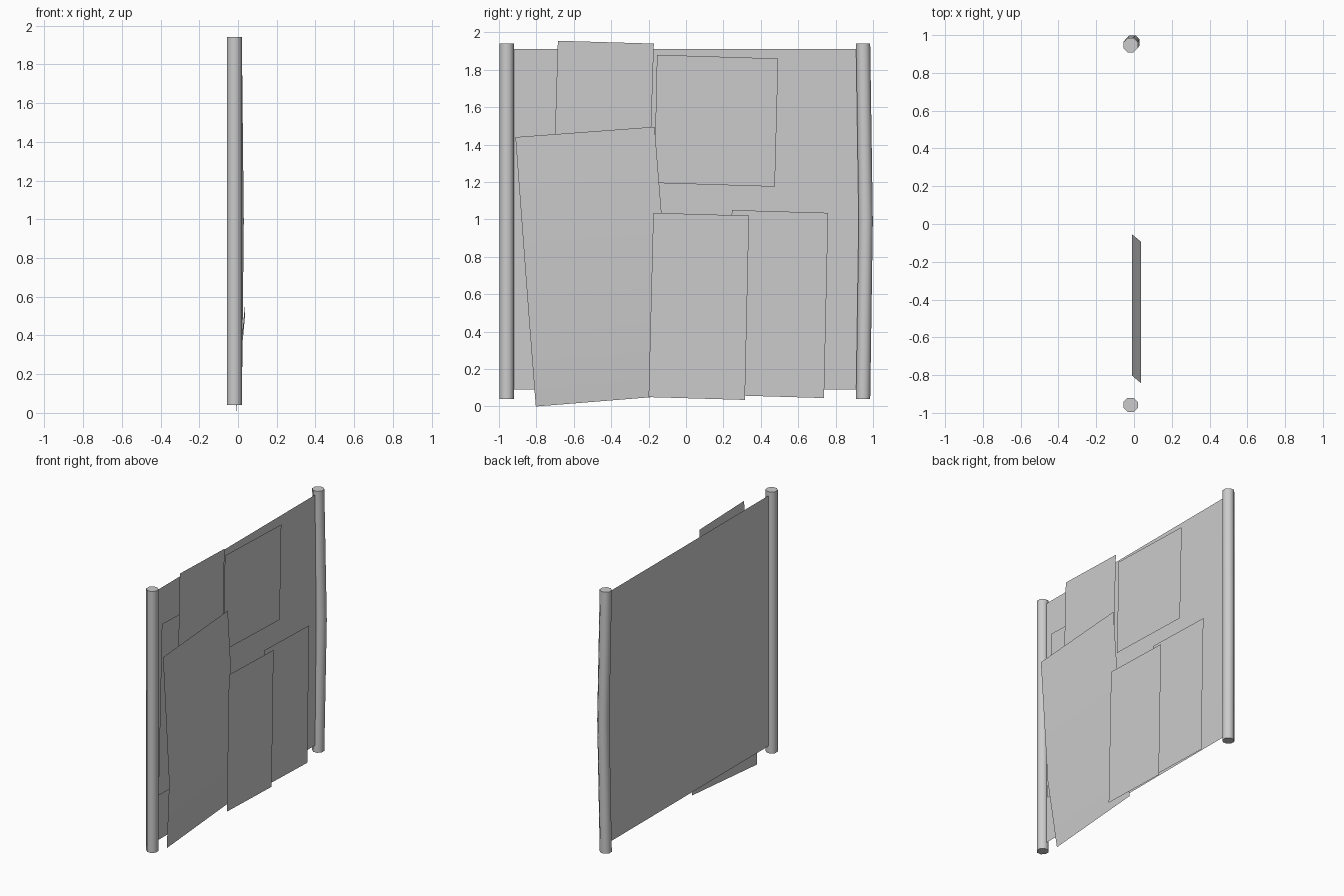
import bpy
import bmesh
import math

cube = bpy.data.objects.get("Cube")
if cube:
    bpy.data.objects.remove(cube, do_unlink=True)

# One plain grey for everything
GREY = (0.6, 0.6, 0.6, 1.0)
grey = bpy.data.materials.new("plain_grey")
grey.use_nodes = True
grey.diffuse_color = GREY
grey.node_tree.nodes["Principled BSDF"].inputs["Base Color"].default_value = GREY


def finish(name, bm, smooth_angle=None):
    mesh = bpy.data.meshes.new(name)
    bm.to_mesh(mesh)
    bm.free()
    mesh.materials.append(grey)
    obj = bpy.data.objects.new(name, mesh)
    bpy.context.collection.objects.link(obj)
    if smooth_angle:
        bpy.ops.object.select_all(action="DESELECT")
        obj.select_set(True)
        bpy.context.view_layer.objects.active = obj
        bpy.ops.object.shade_smooth_by_angle(angle=math.radians(smooth_angle))
    return obj


def sheet(name, rows, smooth_angle=None):
    """Thin sheet from top to bottom; each row is (x, left y, left z, right y, right z)."""
    bm = bmesh.new()
    edges = [(bm.verts.new((x, y0, z0)), bm.verts.new((x, y1, z1)))
             for x, y0, z0, y1, z1 in rows]
    for (a, b), (c, d) in zip(edges, edges[1:]):
        bm.faces.new((a, c, d, b))
    return finish(name, bm, smooth_angle)


def post(name, rings, radius=0.041, sides=8):
    """Upright post through a list of ring centres."""
    bm = bmesh.new()
    loops = []
    for cx, cy, cz in rings:
        angles = [math.tau * (i + 0.5) / sides for i in range(sides)]
        loops.append([bm.verts.new((cx + radius * math.cos(a),
                                    cy + radius * math.sin(a), cz)) for a in angles])
    for low, high in zip(loops, loops[1:]):
        for i in range(sides):
            j = (i + 1) % sides
            bm.faces.new((low[i], low[j], high[j], high[i]))
    bm.faces.new(loops[0][::-1])
    bm.faces.new(loops[-1])
    return finish(name, bm, 60)


# Posts: one straight, one slightly bowed
post("front_post", [(-0.018, -0.958, 0.04), (-0.018, -0.958, 1.94)])
post("back_post", [(-0.018, 0.947, 0.04), (-0.008, 0.961, 0.99), (-0.018, 0.947, 1.94)])

# Backing board
sheet("board", [(-0.018, -0.958, 1.91, 0.947, 1.91),
                (-0.018, -0.958, 0.09, 0.947, 0.09)])

# Pinned notices
sheet("covered_notice", [(-0.01, -0.86, 1.65, -0.25, 1.63),
                         (-0.01, -0.9, 0.42, -0.29, 0.40)])
sheet("top_notice", [(0.012, -0.685, 1.955, -0.172, 1.94),
                     (0.012, -0.71, 1.15, -0.197, 1.135)])
sheet("square_notice", [(0.003, -0.155, 1.88, 0.493, 1.86),
                        (0.003, -0.17, 1.195, 0.475, 1.175)])
sheet("rear_lower_notice", [(0.04, 0.245, 1.05, 0.76, 1.035),
                            (0.04, 0.225, 0.06, 0.738, 0.045)])
sheet("front_lower_notice", [(0.05, -0.175, 1.035, 0.337, 1.02),
                             (0.05, -0.2, 0.05, 0.315, 0.035)])

# Large notice whose lower part folds back toward the board
sheet("large_folded_notice", [(0.036, -0.912, 1.44, -0.168, 1.495),
                              (0.036, -0.842, 0.50, -0.093, 0.56),
                              (-0.01, -0.803, 0.0, -0.055, 0.06)], 60)
